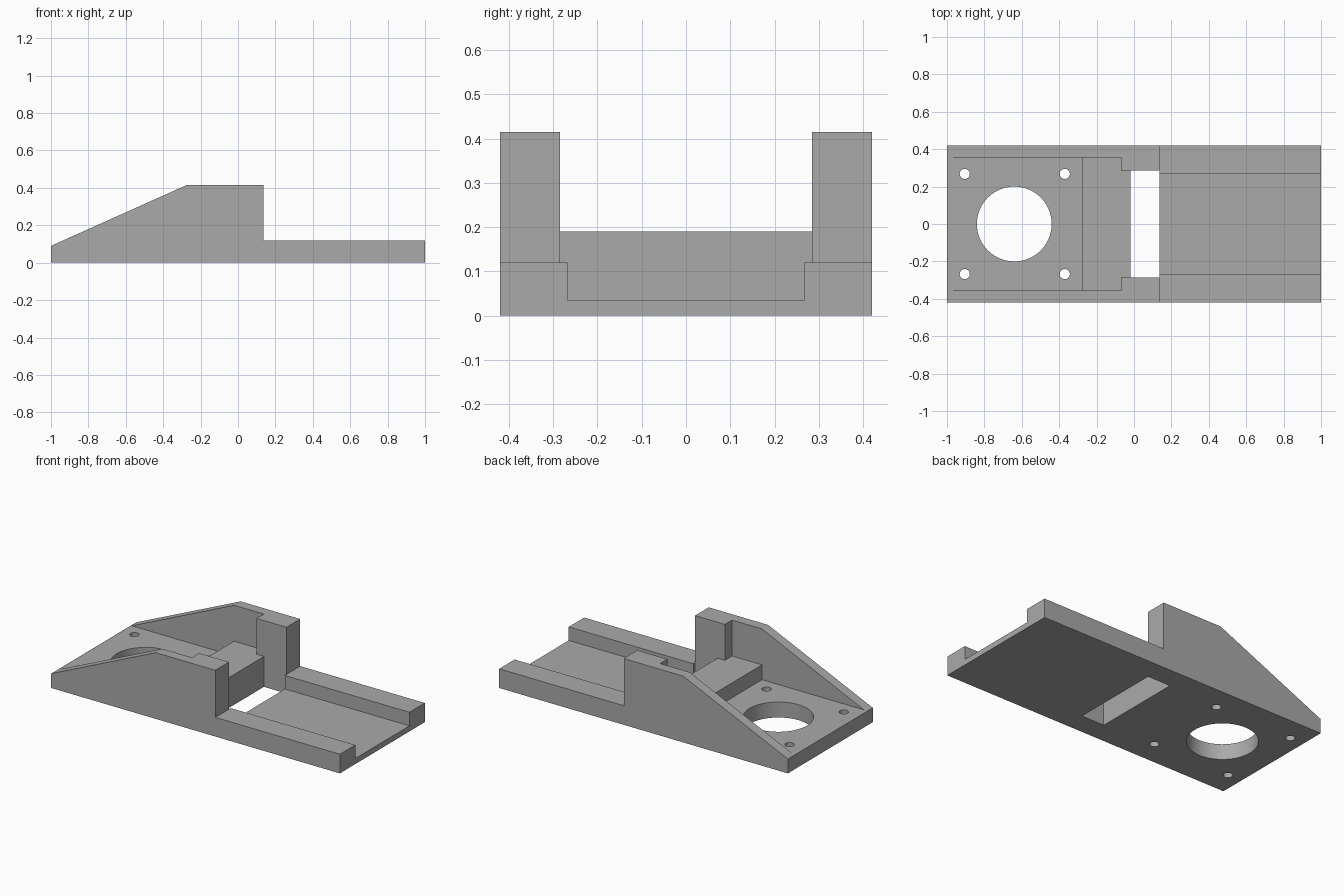
import bpy
import bmesh
from mathutils import Matrix, Vector

cube = bpy.data.objects.get("Cube")
if cube:
    bpy.data.objects.remove(cube, do_unlink=True)

HALF_Y = 0.42
FLOOR = 0.097

grey = bpy.data.materials.new("plain grey")
grey.use_nodes = True
colour = (0.4, 0.4, 0.4, 1)
grey.diffuse_color = colour
grey.node_tree.nodes["Principled BSDF"].inputs["Base Color"].default_value = colour


def add_object(name, bm):
    mesh = bpy.data.meshes.new(name)
    bmesh.ops.recalc_face_normals(bm, faces=bm.faces)
    bm.to_mesh(mesh)
    bm.free()
    mesh.materials.append(grey)
    obj = bpy.data.objects.new(name, mesh)
    bpy.context.collection.objects.link(obj)
    return obj


def prism(name, outline, offset, extrude):
    """Extrude a closed outline; offset maps 2D points into space."""
    bm = bmesh.new()
    face = bm.faces.new([bm.verts.new(offset(a, b)) for a, b in outline])
    result = bmesh.ops.extrude_face_region(bm, geom=[face])
    verts = [v for v in result["geom"] if isinstance(v, bmesh.types.BMVert)]
    bmesh.ops.translate(bm, verts=verts, vec=Vector(extrude))
    return add_object(name, bm)


def box(name, x0, x1, half_y, z0, z1):
    outline = [(x0, -half_y), (x1, -half_y), (x1, half_y), (x0, half_y)]
    return prism(name, outline, lambda x, y: (x, y, z0), (0, 0, z1 - z0))


def drill(name, x, y, radius, segments):
    bm = bmesh.new()
    bmesh.ops.create_cone(bm, cap_ends=True, segments=segments, radius1=radius,
                          radius2=radius, depth=1, matrix=Matrix.Translation((x, y, 0)))
    return add_object(name, bm)


# Body: side silhouette extruded across the full width
side = [(-1, 0), (1, 0), (1, 0.12), (0.137, 0.12), (0.137, 0.415),
        (-0.275, 0.415), (-1, 0.09)]
body = prism("bracket_body", side, lambda x, z: (x, -HALF_Y, z), (0, 2 * HALF_Y, 0))

# Cutters: motor bay, step, gap between posts, slot and rail channel
cutters = [
    box("bay_cutter", -1.2, -0.277, 0.356, FLOOR, 0.6),
    box("step_cutter", -0.3, -0.07, 0.356, 0.19, 0.6),
    box("post_gap_cutter", -0.1, 0.137, 0.285, 0.19, 0.6),
    box("slot_cutter", -0.02, 0.137, 0.285, -0.2, 0.5),
    box("channel_cutter", 0.1, 1.2, 0.268, 0.035, 0.5),
    drill("shaft_hole_cutter", -0.64, 0, 0.2, 64),
]
for x in (-0.905, -0.37):
    for y in (-0.268, 0.268):
        cutters.append(drill("screw_hole_cutter", x, y, 0.027, 32))

for cutter in cutters:
    cutter.hide_render = True
    cut = body.modifiers.new(cutter.name, "BOOLEAN")
    cut.operation = "DIFFERENCE"
    cut.solver = "EXACT"
    cut.object = cutter

# Bake the cuts, drop the cutters, smooth the hole walls
bpy.ops.object.select_all(action="DESELECT")
bpy.context.view_layer.objects.active = body
body.select_set(True)
for name in [m.name for m in body.modifiers]:
    bpy.ops.object.modifier_apply(modifier=name)
for cutter in cutters:
    bpy.data.objects.remove(cutter, do_unlink=True)
bpy.ops.object.shade_smooth_by_angle(angle=0.35)
